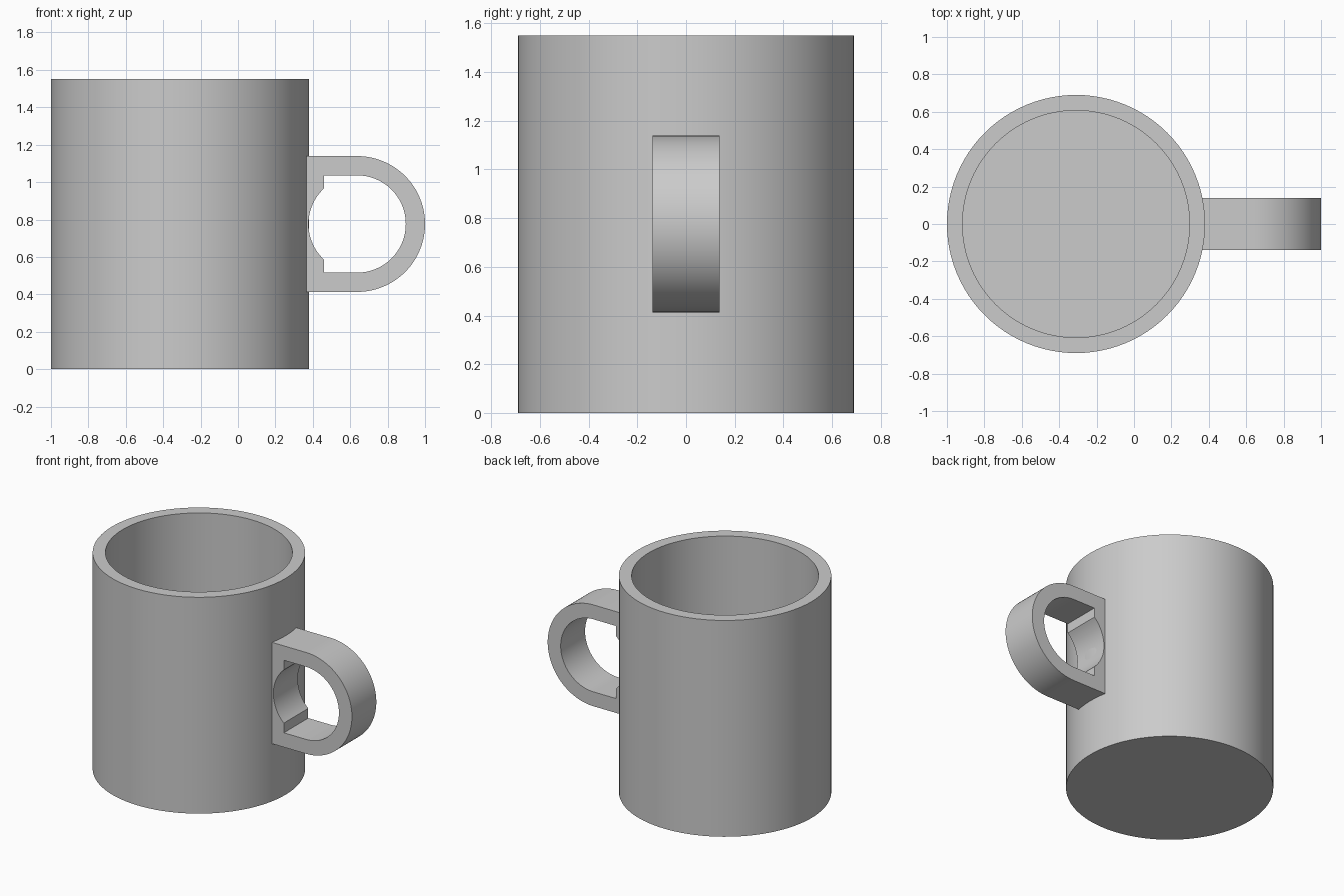
import bpy
import bmesh
from math import cos, sin, pi, radians, acos

if "Cube" in bpy.data.objects:
    bpy.data.objects.remove(bpy.data.objects["Cube"], do_unlink=True)

CUP_X, CUP_R, CUP_H, WALL = -0.31, 0.69, 1.55, 0.083
HANDLE_X, HANDLE_Z, OUTER_R, HOLE_R = 0.637, 0.776, 0.363, 0.26
HANDLE_WIDTH = 0.276
NOTCH_X, ROOT_X = 0.46, 0.33   # notch wall, and end buried in the cup wall
SEGMENTS = 96

grey = bpy.data.materials.new("plain grey")
grey.use_nodes = True
colour = (0.6, 0.6, 0.6, 1)
grey.diffuse_color = colour
grey.node_tree.nodes["Principled BSDF"].inputs["Base Color"].default_value = colour


def finish(obj):
    """Material, then smooth shading with sharp edges kept."""
    obj.data.materials.clear()
    obj.data.materials.append(grey)
    bpy.ops.object.select_all(action='DESELECT')
    obj.select_set(True)
    bpy.context.view_layer.objects.active = obj
    bpy.ops.object.shade_smooth_by_angle(angle=radians(30))


def arc(radius, start, end, steps):
    """Points on an arc about the handle centre."""
    angles = [start + (end - start) * i / steps for i in range(steps + 1)]
    return [(HANDLE_X + radius * cos(a), HANDLE_Z + radius * sin(a)) for a in angles]


# Cup body: a cylinder whose top is inset and pushed down to the floor
bm = bmesh.new()
bmesh.ops.create_cone(bm, cap_ends=True, segments=SEGMENTS,
                      radius1=CUP_R, radius2=CUP_R, depth=CUP_H)
bmesh.ops.translate(bm, verts=bm.verts, vec=(CUP_X, 0, CUP_H / 2))
top = max(bm.faces, key=lambda f: f.calc_center_median().z)
bmesh.ops.inset_region(bm, faces=[top], thickness=WALL)
well = bmesh.ops.extrude_discrete_faces(bm, faces=[top])["faces"][0]
bmesh.ops.translate(bm, verts=well.verts, vec=(0, 0, WALL - CUP_H))
mesh = bpy.data.meshes.new("cup_body")
bm.to_mesh(mesh)
bm.free()
cup = bpy.data.objects.new("cup_body", mesh)
bpy.context.collection.objects.link(cup)
finish(cup)

# Handle: D-shaped outline with a round hole that has two square corners
outline = [(ROOT_X, HANDLE_Z - OUTER_R)] + arc(OUTER_R, -pi / 2, pi / 2, 48)
outline.append((ROOT_X, HANDLE_Z + OUTER_R))
notch = acos((NOTCH_X - HANDLE_X) / HOLE_R)
hole = arc(HOLE_R, -pi / 2, pi / 2, 48)
hole.append((NOTCH_X, HANDLE_Z + HOLE_R))
hole += arc(HOLE_R, notch, 2 * pi - notch, 24)
hole.append((NOTCH_X, HANDLE_Z - HOLE_R))

curve = bpy.data.curves.new("handle", 'CURVE')
curve.dimensions = '2D'
curve.fill_mode = 'BOTH'
curve.extrude = HANDLE_WIDTH / 2
for points in (outline, hole):
    spline = curve.splines.new('POLY')
    spline.points.add(len(points) - 1)
    for point, (x, z) in zip(spline.points, points):
        point.co = (x, z, 0, 1)
    spline.use_cyclic_u = True
handle = bpy.data.objects.new("handle", curve)
handle.rotation_euler.x = pi / 2
bpy.context.collection.objects.link(handle)
bpy.ops.object.select_all(action='DESELECT')
handle.select_set(True)
bpy.context.view_layer.objects.active = handle
bpy.ops.object.convert(target='MESH')
handle = bpy.context.view_layer.objects.active

# Weld the caps to the sides
bm = bmesh.new()
bm.from_mesh(handle.data)
bmesh.ops.remove_doubles(bm, verts=bm.verts, dist=0.0005)
bmesh.ops.recalc_face_normals(bm, faces=bm.faces)
bm.to_mesh(handle.data)
bm.free()
finish(handle)
